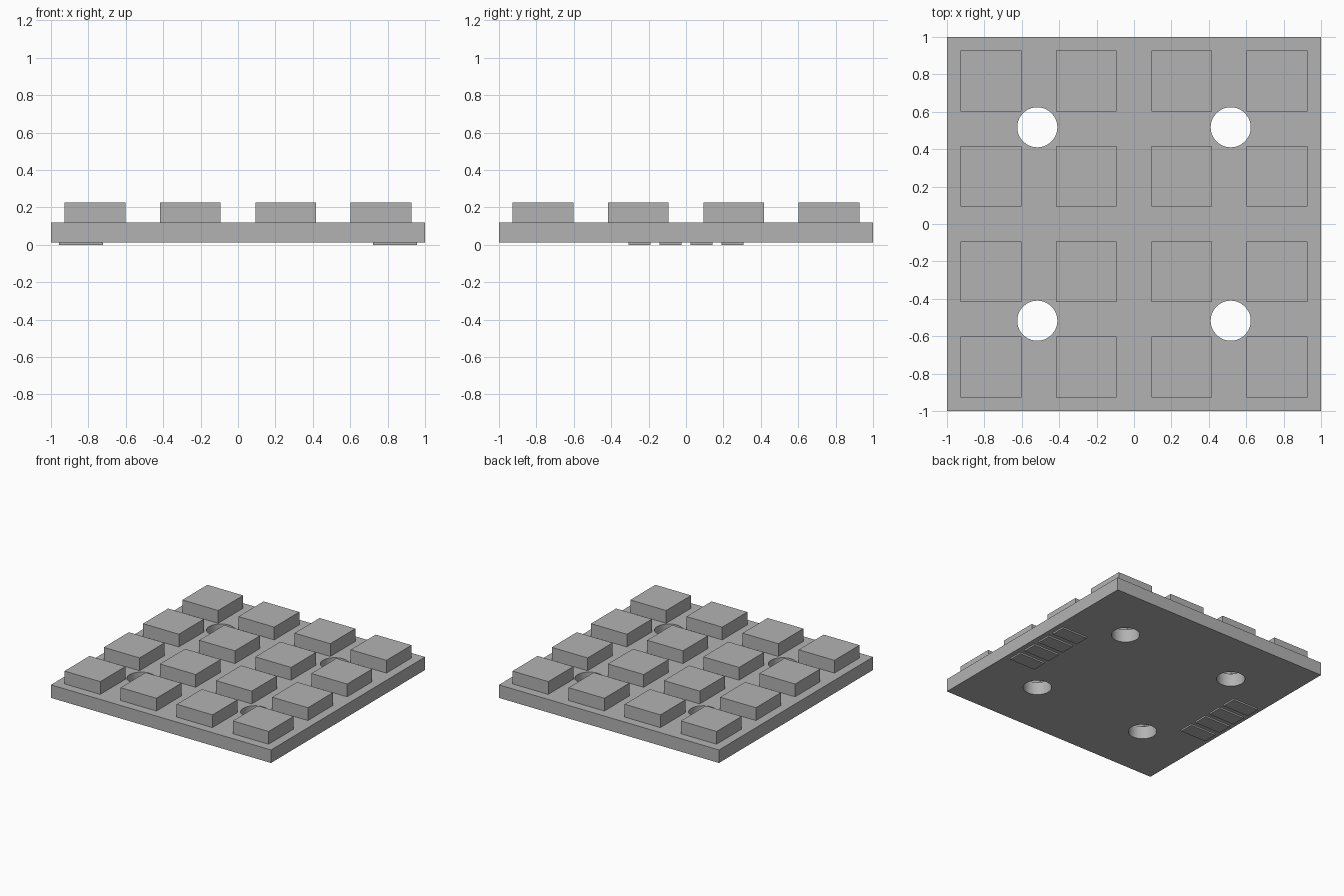
import bpy
from math import radians

if "Cube" in bpy.data.objects:
    bpy.data.objects.remove(bpy.data.objects["Cube"], do_unlink=True)

grey = bpy.data.materials.new("plain_grey")
grey.use_nodes = True
colour = (0.45, 0.45, 0.45, 1)
grey.diffuse_color = colour
grey.node_tree.nodes["Principled BSDF"].inputs["Base Color"].default_value = colour

PLATE_BOTTOM, PLATE_TOP, KEY_TOP = 0.013, 0.12, 0.225


def block(name, x, y, width, depth, bottom, top):
    bpy.ops.mesh.primitive_cube_add(size=1, location=(x, y, (bottom + top) / 2))
    ob = bpy.context.object
    ob.name = name
    ob.scale = (width, depth, top - bottom)
    bpy.ops.object.transform_apply(location=False, rotation=False, scale=True)
    ob.data.materials.append(grey)
    return ob


# Base plate with four round through holes
plate = block("base_plate", 0, 0, 2, 2, PLATE_BOTTOM, PLATE_TOP)
for x in (-0.517, 0.517):
    for y in (-0.517, 0.517):
        bpy.ops.mesh.primitive_cylinder_add(vertices=64, radius=0.107, depth=1, location=(x, y, 0))
        cutter = bpy.context.object
        cutter.hide_render = True
        cutter.data.materials.append(grey)
        hole = plate.modifiers.new("screw_hole", 'BOOLEAN')
        hole.operation = 'DIFFERENCE'
        hole.solver = 'EXACT'
        hole.object = cutter
        bpy.context.view_layer.objects.active = plate
        bpy.ops.object.modifier_apply(modifier=hole.name)
        bpy.data.objects.remove(cutter, do_unlink=True)

bpy.ops.object.select_all(action='DESELECT')
plate.select_set(True)
bpy.context.view_layer.objects.active = plate
bpy.ops.object.shade_smooth_by_angle(angle=radians(30))

# Four by four grid of square keys
PITCH = 0.51
for row in range(4):
    for col in range(4):
        block(f"key_{row + 1}_{col + 1}", (col - 1.5) * PITCH, (row - 1.5) * PITCH,
              0.325, 0.325, PLATE_TOP, KEY_TOP)

# Thin contact pads under the left and right edges
for side, x in (("right", -0.84), ("left", 0.84)):
    for i in range(4):
        block(f"contact_pad_{side}_{i + 1}", x, (i - 1.5) * 0.166, 0.235, 0.118, 0, PLATE_BOTTOM)
